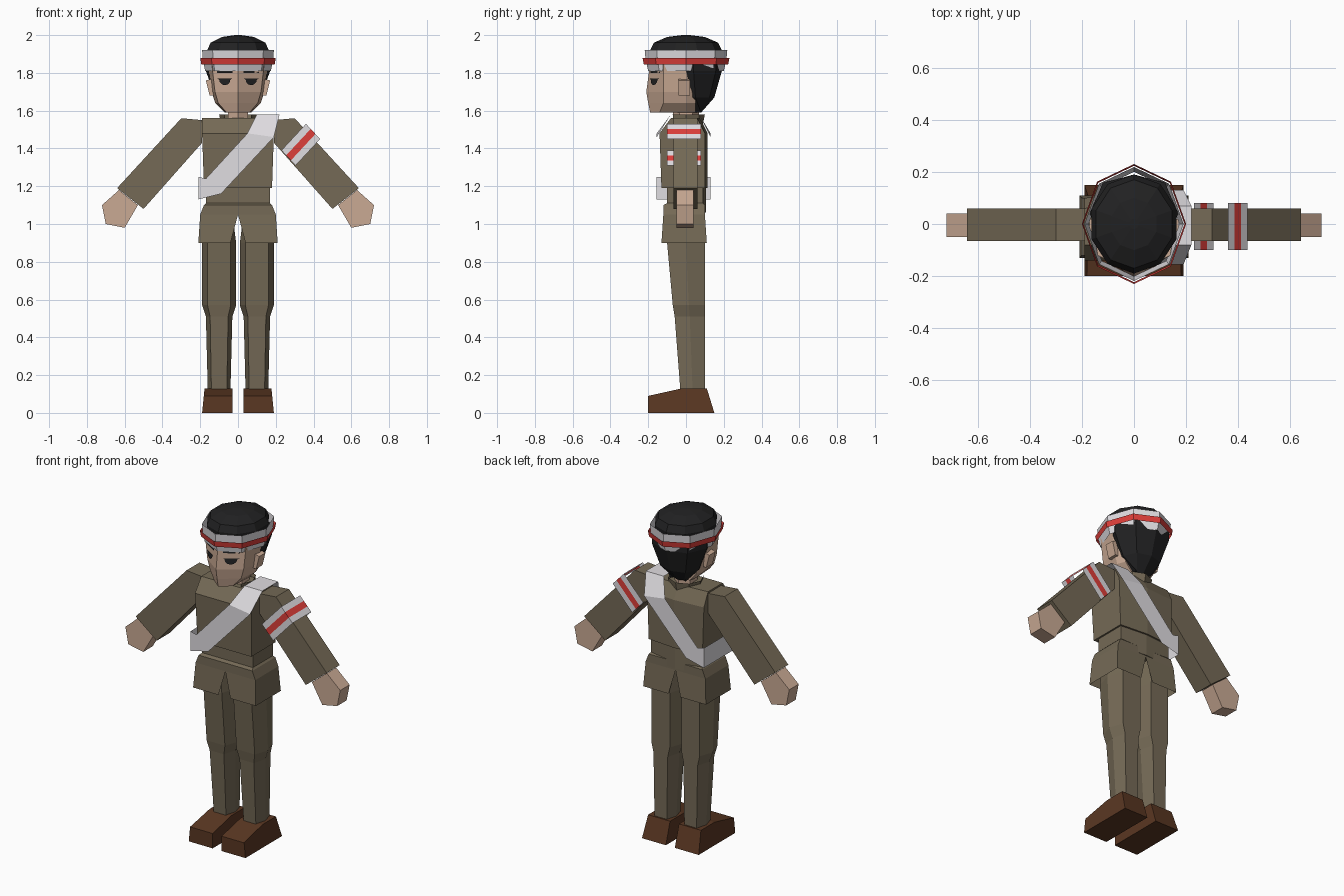
import bpy, bmesh
from math import sin, cos, pi
from mathutils import Vector

cube = bpy.data.objects.get("Cube")
if cube:
    bpy.data.objects.remove(cube, do_unlink=True)


def material(name, *display):
    """Flat material from 0-255 display values."""
    linear = [((c / 255 + 0.055) / 1.055) ** 2.4 for c in display] + [1]
    mat = bpy.data.materials.new(name)
    mat.use_nodes = True
    mat.diffuse_color = linear
    bsdf = mat.node_tree.nodes["Principled BSDF"]
    bsdf.inputs["Base Color"].default_value = linear
    bsdf.inputs["Roughness"].default_value = 0.9
    return mat


OLIVE = material("olive cloth", 117, 106, 86)
SKIN = material("skin", 202, 170, 148)
WHITE = material("white cloth", 224, 221, 225)
RED = material("red cloth", 222, 62, 58)
BROWN = material("brown leather", 90, 55, 34)
BLACK = material("black hair", 33, 33, 34)


def build(name, rings, mat, caps=True, closed=True):
    """Skin a list of equal-length point rings."""
    bm = bmesh.new()
    rows = [[bm.verts.new(point) for point in ring] for ring in rings]
    count = len(rows[0])
    for below, above in zip(rows, rows[1:]):
        for i in range(count if closed else count - 1):
            j = (i + 1) % count
            bm.faces.new((below[i], below[j], above[j], above[i]))
    if caps:
        bm.faces.new(rows[0])
        bm.faces.new(rows[-1])
    bmesh.ops.recalc_face_normals(bm, faces=bm.faces)
    mesh = bpy.data.meshes.new(name)
    bm.to_mesh(mesh)
    bm.free()
    mesh.materials.append(mat)
    bpy.context.collection.objects.link(bpy.data.objects.new(name, mesh))


def prism(name, profile, front, back, mat, side=1):
    """Extrude an x-z profile from front to back."""
    build(name, [[(side * x, y, z) for x, z in profile] for y in (front, back)], mat)


def sym(half, z):
    """Ring from its +x half, mirrored."""
    mirrored = [(-x, y) for x, y in reversed(half) if x > 0]
    return [(x, y, z) for x, y in half + mirrored]


def oval(z, rx, ry, sides=8):
    """Level ring whose first point faces the front."""
    angles = [2 * pi * i / sides for i in range(sides)]
    return [(rx * sin(a), -ry * cos(a), z) for a in angles]


def leg_ring(side, z, half, front, back=0.1):
    """Six-sided section with edges at the outer and inner middle."""
    centre, flat, middle = side * 0.1, half * 0.68, (front + back) / 2
    section = [(-half, middle), (-flat, front), (flat, front),
               (half, middle), (flat, back), (-flat, back)]
    return [(centre + x, y, z) for x, y in section]


def on_face(side, x, z):
    """Point just in front of the sloping face."""
    return side * x, -0.22 + 0.62 * x + 0.13 * (z - 1.7), z


for side, label in ((1, "left_"), (-1, "right_")):
    # Shoe
    shoe = [(-0.2, 0), (-0.2, 0.09), (-0.02, 0.13), (0.11, 0.13), (0.15, 0)]
    build(label + "shoe", [[(side * (x - z * lean), y, z) for y, z in shoe]
                           for x, lean in ((0.03, 0), (0.19, 0.1))], BROWN)

    # Trouser leg
    build(label + "leg", [leg_ring(side, *row) for row in (
        (0.12, 0.06, -0.03), (0.51, 0.07, -0.06), (0.57, 0.09, -0.07),
        (0.9, 0.09, -0.1), (1.06, 0.07, -0.09))], OLIVE)

    # Jacket skirt, split at front and back
    build(label + "skirt", [
        [(side * x, y, z) for x, y in ((gap, -front), (width, -front), (width, back), (gap, back))]
        for z, gap, width, front, back in (
            (1.11, 0, 0.17, 0.1, 0.09), (1.1, 0, 0.18, 0.12, 0.1),
            (1.05, 0, 0.2, 0.12, 0.1), (0.9, 0.04, 0.21, 0.13, 0.11))],
        OLIVE, caps=False, closed=False)

    # Sleeve, hand and ear
    prism(label + "sleeve", [(0.19, 1.55), (0.3, 1.56), (0.64, 1.19), (0.5, 1.08), (0.19, 1.43)],
          -0.065, 0.06, OLIVE, side)
    prism(label + "hand", [(0.63, 1.18), (0.72, 1.1), (0.7, 1), (0.6, 0.98), (0.53, 1.1)],
          -0.05, 0.04, SKIN, side)
    prism(label + "ear", [(0.13, 1.68), (0.15, 1.68), (0.17, 1.76), (0.13, 1.77)],
          -0.04, 0.02, SKIN, side)

    # Half-round eye and thin eyebrow, each a single plate
    upper_lid = [on_face(side, x, 1.77) for x in (0.03, 0.11)]
    lower_lid = [on_face(side, 0.07 + 0.03 * cos(a), 1.765 - 0.03 * sin(a))
                 for a in (i * pi / 6 for i in range(7))]
    build(label + "eye", [upper_lid + lower_lid], BLACK, caps=False)
    build(label + "eyebrow", [[on_face(side, x, z) for x in (0.03, 0.11)] for z in (1.8, 1.81)],
          BLACK, caps=False, closed=False)
    eye = bpy.data.objects[label + "eye"].data
    eye.clear_geometry()
    eye.from_pydata(upper_lid + lower_lid, [], [range(len(upper_lid + lower_lid))])


# Waist and torso, with a slight ridge down the back
for name, rows in (
        ("waist", ((1.06, 0.17, -0.1, 0.09), (1.2, 0.17, -0.1, 0.09))),
        ("torso", ((1.19, 0.18, -0.13, 0.1), (1.48, 0.19, -0.14, 0.1), (1.56, 0.19, -0.08, 0.06)))):
    build(name, [sym([(width, front), (width, back), (0, back + 0.015)], z)
                 for z, width, front, back in rows], OLIVE)

# Neck and open collar
build("neck", [oval(z, 0.06, 0.07, 6) for z in (1.53, 1.63)], SKIN)
build("collar", [oval(z, r, r)[1:] for z, r in ((1.53, 0.09), (1.58, 0.1))],
      OLIVE, caps=False, closed=False)

# Head with a central ridge running down to the nose and chin
build("head", [sym([(0, nose), (0.87 * width, cheek), (width, 0), (0.85 * width, 0.05)], z)
               for z, width, nose, cheek in (
                   (1.59, 0.07, -0.19, -0.14), (1.64, 0.12, -0.2, -0.12),
                   (1.7, 0.14, -0.21, -0.12), (1.85, 0.16, -0.19, -0.12))], SKIN)

# Hair at the back of the head
build("back_hair", [
    sym([(0, front), (0.9 * width, front), (width, front + 0.04),
         (0.7 * width, 0.83 * back), (0, back)], z)
    for z, width, front, back in (
        (1.59, 0.05, 0.04, 0.08), (1.67, 0.12, 0.01, 0.15),
        (1.81, 0.17, 0, 0.19), (1.87, 0.17, 0, 0.19))], BLACK)

# Crown of the hair
build("crown_hair", [oval(z, 0.18 * k, 0.2 * k, 10) for z, k in (
    (1.85, 0.9), (1.92, 0.95), (1.96, 0.85), (1.99, 0.5), (2, 0.1))], BLACK)

# Headband with a red stripe standing proud of it
for name, rows, mat in (
        ("headband", ((1.92, 0.95), (1.87, 0.93), (1.81, 0.87)), WHITE),
        ("headband_stripe", ((1.88, 1), (1.845, 0.97)), RED)):
    build(name, [oval(z, 0.2 * k, 0.23 * k) for z, k in rows], mat, caps=False)

# Sash over the left shoulder and round the right hip: centre and half-width
stations = [((0.16, 1.58), (0.06, 0)), ((0.12, 1.47), (0.07, -0.01)),
            ((-0.13, 1.2), (0.04, -0.04)), ((-0.21, 1.19), (0, -0.06))]


def sash_edge(sign, chest, shoulder):
    return [(x + sign * dx, shoulder if z > 1.5 else chest, z + sign * dz)
            for (x, z), (dx, dz) in stations]


build("sash", [sash_edge(sign, -0.155, -0.08) + sash_edge(sign, 0.13, 0.07)[::-1]
               for sign in (-1, 1)], WHITE, caps=False)

# Armband in three stripes, a loose sleeve around the left arm
top, bottom, along = Vector((0.36, 0, 1.53)), Vector((0.23, 0, 1.39)), Vector((0.075, 0, -0.08))


def armband_ring(t):
    corners = ((top, -0.1), (top, 0.08), (bottom, 0.08), (bottom, -0.1))
    return [edge + along * t + Vector((0, y, 0)) for edge, y in corners]


for i, (name, mat) in enumerate((("upper", WHITE), ("stripe", RED), ("lower", WHITE))):
    build("armband_" + name, [armband_ring(i / 3), armband_ring((i + 1) / 3)], mat, caps=False)
